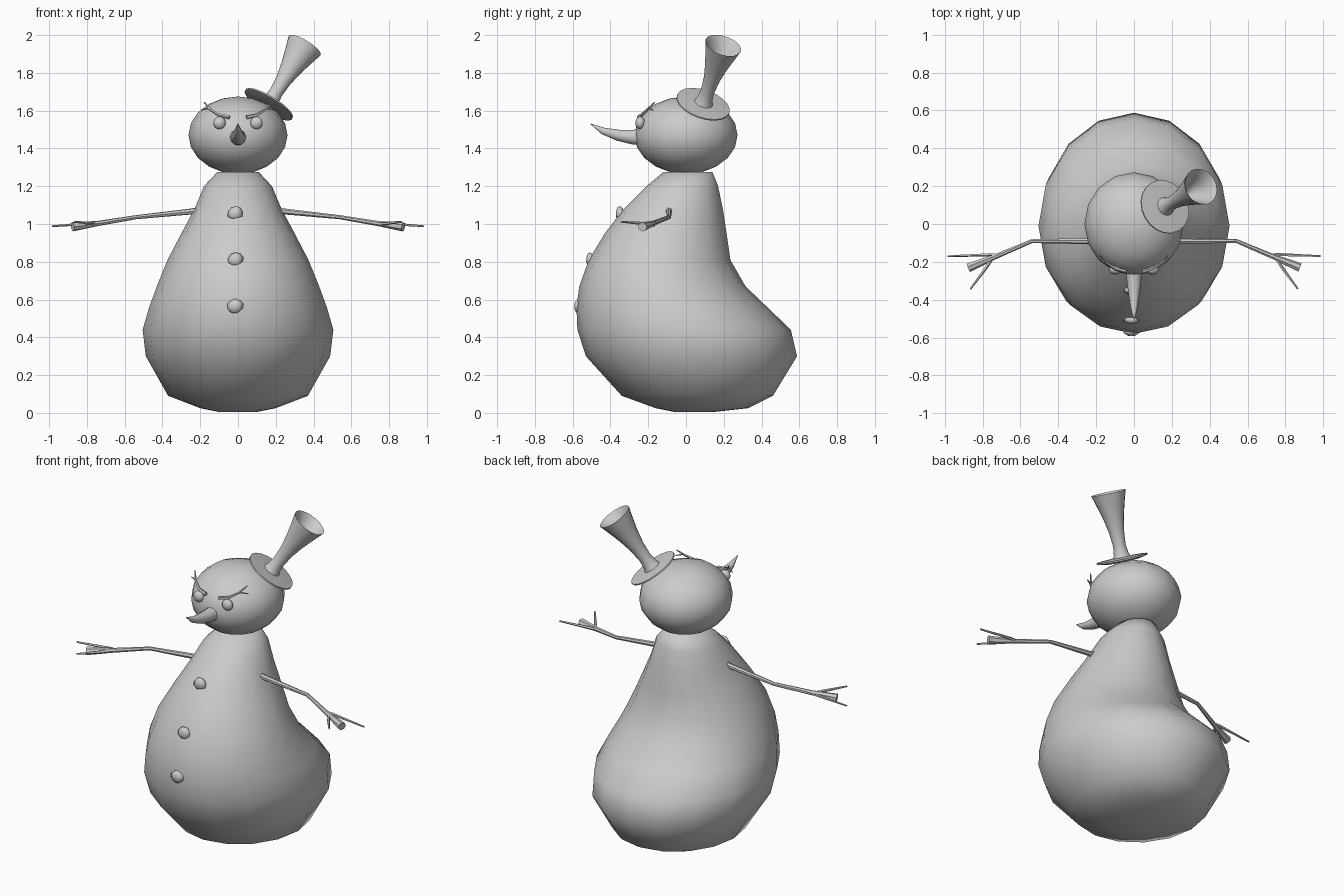
import bpy, bmesh, math, random
from mathutils import Vector

if "Cube" in bpy.data.objects:
    bpy.data.objects.remove(bpy.data.objects["Cube"])

random.seed(3)


def finish(name, bm, angle=50):
    bmesh.ops.recalc_face_normals(bm, faces=bm.faces)
    me = bpy.data.meshes.new(name)
    bm.to_mesh(me)
    bm.free()
    ob = bpy.data.objects.new(name, me)
    bpy.context.collection.objects.link(ob)
    bpy.ops.object.select_all(action='DESELECT')
    ob.select_set(True)
    bpy.context.view_layer.objects.active = ob
    bpy.ops.object.shade_smooth_by_angle(angle=math.radians(angle))
    return ob


def loft(name, rings, angle=50):
    bm = bmesh.new()
    vr = [[bm.verts.new(p) for p in r] for r in rings]
    n = len(vr[0])
    for a, b in zip(vr, vr[1:]):
        for i in range(n):
            j = (i + 1) % n
            bm.faces.new((a[i], a[j], b[j], b[i]))
    bm.faces.new(vr[0][::-1])
    bm.faces.new(vr[-1])
    return finish(name, bm, angle)


def tube(name, pts, radii, n=6, axis=None, angle=50):
    """Round sections along a path; a fixed axis turns it into a lathe."""
    pts = [Vector(p) for p in pts]
    rings = []
    for k, (p, r) in enumerate(zip(pts, radii)):
        t = axis or (pts[min(k + 1, len(pts) - 1)] - pts[max(k - 1, 0)])
        q = t.to_track_quat('Z', 'Y')
        rings.append([p + q @ Vector((r * math.cos(2 * math.pi * i / n),
                                      r * math.sin(2 * math.pi * i / n), 0)) for i in range(n)])
    return loft(name, rings, angle)


def ball(name, loc, size, seg=16, rings=10, jitter=0.0):
    bm = bmesh.new()
    bmesh.ops.create_uvsphere(bm, u_segments=seg, v_segments=rings, radius=1)
    for v in bm.verts:
        v.co *= 1 + random.uniform(-jitter, jitter)
        v.co = Vector(loc) + v.co * Vector(size)
    return finish(name, bm, 80)


# Body: z, half width, front y, back y
SECTIONS = [(0.005, 0.10, -0.06, 0.15), (0.025, 0.20, -0.16, 0.33), (0.09, 0.37, -0.34, 0.46),
            (0.30, 0.488, -0.53, 0.588), (0.44, 0.505, -0.575, 0.555), (0.56, 0.47, -0.58, 0.43),
            (0.67, 0.43, -0.565, 0.315), (0.81, 0.373, -0.515, 0.235), (0.95, 0.30, -0.43, 0.215),
            (1.08, 0.23, -0.33, 0.195), (1.20, 0.18, -0.21, 0.17), (1.275, 0.11, -0.12, 0.14)]
body = []
for z, w, yf, yb in SECTIONS:
    c, d = (yf + yb) / 2, (yb - yf) / 2
    body.append([Vector((w * math.cos(i * math.pi / 8), c + d * math.sin(i * math.pi / 8), z))
                 for i in range(16)])
loft("body", body, 80)

# Head and nose
ball("head", (0, 0, 1.47), (0.262, 0.273, 0.205))
tube("nose", [(0, -0.22, 1.46), (0, -0.28, 1.46), (0, -0.36, 1.47), (0, -0.44, 1.493), (0, -0.505, 1.53)],
     [0.046, 0.041, 0.031, 0.019, 0.002], 10)

# Buttons
for i, (y, z) in enumerate([(-0.35, 1.055), (-0.507, 0.81), (-0.57, 0.565)]):
    ball(f"button_{i + 1}", (-0.014, y, z), (0.043, 0.024, 0.038), 7, 5, 0.08)

# Eyes, brows and arms on both sides
for side, s in (("left", 1), ("right", -1)):
    def m(*pts):
        return [(s * x, y, z) for x, y, z in pts]

    ball(side + "_eye", (s * 0.098, -0.242, 1.535), (0.034, 0.026, 0.034), 10, 8)
    tube(side + "_brow", m((0.045, -0.25, 1.565), (0.10, -0.236, 1.577), (0.145, -0.205, 1.605),
                           (0.18, -0.165, 1.645)), [0.011, 0.009, 0.007, 0.003], 5)
    tube(side + "_brow_twig", m((0.13, -0.215, 1.597), (0.16, -0.20, 1.612), (0.195, -0.175, 1.603)),
         [0.006, 0.005, 0.003], 5)
    tube(side + "_arm", m((0.18, -0.09, 1.075), (0.25, -0.09, 1.066), (0.54, -0.09, 1.036),
                          (0.74, -0.175, 1.003), (0.875, -0.23, 0.985)),
         [0.018, 0.016, 0.011, 0.014, 0.025], 7)
    tube(side + "_finger_outer", m((0.70, -0.165, 1.008), (0.76, -0.162, 1.005), (0.985, -0.17, 0.988)),
         [0.006, 0.009, 0.005], 5)
    tube(side + "_finger_front", m((0.75, -0.18, 1.0), (0.785, -0.235, 1.003), (0.865, -0.343, 1.012)),
         [0.010, 0.009, 0.005], 5)

# Tilted hat: brim disc and flared hollow crown
axis = Vector((0.50, 0.28, 0.82)).normalized()
base = Vector((0.162, 0.09, 1.632))


def lathe(name, profile):
    tube(name, [base + axis * t for t, r in profile], [r for t, r in profile], 20, axis, 40)


lathe("hat_brim", [(-0.012, 0.10), (-0.002, 0.146), (0.006, 0.146), (0.012, 0.05)])
lathe("hat_crown", [(0, 0.055), (0.03, 0.042), (0.08, 0.036), (0.16, 0.043), (0.24, 0.059),
                    (0.31, 0.078), (0.382, 0.099), (0.376, 0.092), (0.31, 0.062), (0.25, 0.035),
                    (0.21, 0.004)])
